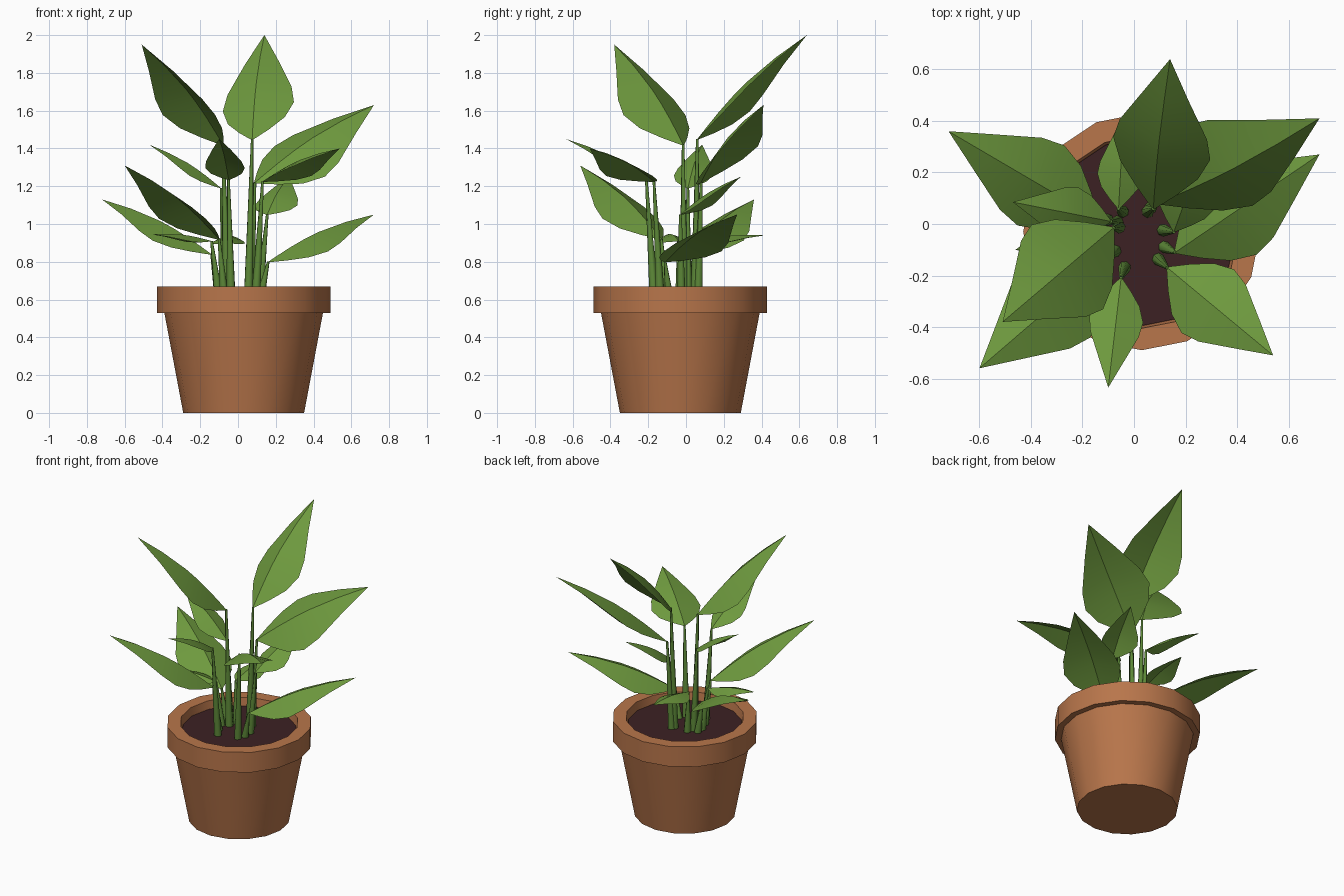
import bpy, bmesh, math
from mathutils import Vector, Matrix

if "Cube" in bpy.data.objects:
    bpy.data.objects.remove(bpy.data.objects["Cube"])

def mat(name, rgb):
    m = bpy.data.materials.new(name)
    m.diffuse_color = (*rgb, 1)
    m.use_nodes = True
    m.node_tree.nodes["Principled BSDF"].inputs["Base Color"].default_value = m.diffuse_color
    return m

TERRACOTTA = mat("terracotta", (0.48, 0.18, 0.07))
SOIL = mat("dark soil", (0.045, 0.015, 0.017))
LEAF = mat("leaf green", (0.155, 0.32, 0.048))
STEM = mat("stem green", (0.11, 0.25, 0.04))
CX, CY = 0.03, -0.03

def make(name, bm, material, angle):
    bmesh.ops.recalc_face_normals(bm, faces=bm.faces)
    me = bpy.data.meshes.new(name)
    bm.to_mesh(me)
    bm.free()
    ob = bpy.data.objects.new(name, me)
    bpy.context.collection.objects.link(ob)
    me.materials.append(material)
    bpy.ops.object.select_all(action='DESELECT')
    ob.select_set(True)
    bpy.context.view_layer.objects.active = ob
    bpy.ops.object.shade_smooth_by_angle(angle=math.radians(angle))
    return ob

def lathe(name, profile, material, sides=16, cap_end=False):
    """Spin an (r, z) profile around the pot axis, closing the first ring."""
    bm = bmesh.new()
    rings = [[bm.verts.new((CX + r * math.cos(2 * math.pi * i / sides),
                            CY + r * math.sin(2 * math.pi * i / sides), z))
              for i in range(sides)] for r, z in profile]
    for a, b in zip(rings, rings[1:]):
        for i in range(sides):
            j = (i + 1) % sides
            bm.faces.new((a[i], a[j], b[j], b[i]))
    bm.faces.new(rings[0])
    if cap_end:
        bm.faces.new(rings[-1])
    return make(name, bm, material, 40)

# Pot with overhanging rim, and the soil inside it
lathe("pot", [(0.32, 0), (0.42, 0.53), (0.46, 0.53), (0.46, 0.67),
              (0.375, 0.67), (0.365, 0.60)], TERRACOTTA, cap_end=True)
lathe("soil", [(0.365, 0.60), (0.365, 0.615)], SOIL, cap_end=True)

# Leaf outline: position along the midrib, fraction of half width
OUTLINE = [(0, .04), (.1, .42), (.22, .8), (.36, 1), (.5, .9), (.75, .46), (1, 0)]

def leaf(name, base, tip, width, roll=0):
    """Pointed leaf with a raised midrib and drooping edges."""
    base, tip = Vector(base), Vector(tip)
    d = tip - base
    side = d.cross(Vector((0, 0, 1))).normalized()
    side = Matrix.Rotation(math.radians(-roll), 3, d.normalized()) @ side
    up = side.cross(d).normalized()
    bm = bmesh.new()
    rows = []
    for t, w in OUTLINE:
        mid = base + d * t + up * (0.05 * d.length * math.sin(math.pi * t))
        if w == 0:
            rows.append([bm.verts.new(mid)])
            continue
        h = w * width / 2
        rows.append([bm.verts.new(mid + side * (k * h) - up * (abs(k) * h * 0.38))
                     for k in (-1, 0, 1)])
    for a, b in zip(rows, rows[1:]):
        for i in (0, 1):
            if len(b) == 1:
                bm.faces.new((a[i], a[i + 1], b[0]))
            else:
                bm.faces.new((a[i], a[i + 1], b[i + 1], b[i]))
    ob = make(name, bm, LEAF, 30)
    # Keep the upper side as the front
    if sum((p.normal * p.area for p in ob.data.polygons), Vector()).dot(up) < 0:
        ob.data.flip_normals()

def stem(name, top):
    """Tapered stalk from the soil to the leaf base."""
    top = Vector(top)
    foot = Vector((top.x * 0.72, top.y * 0.8, 0.6))
    d = top - foot
    bm = bmesh.new()
    bmesh.ops.create_cone(bm, cap_ends=True, segments=7, radius1=0.025,
                          radius2=0.007, depth=d.length)
    bm.transform(Matrix.Translation((foot + top) / 2)
                 @ d.to_track_quat('Z', 'Y').to_matrix().to_4x4())
    make(name, bm, STEM, 60)

# Leaves: base, tip, width, roll
LEAVES = {
    "tall_back":   ((.075, .06, 1.45), (.14, .64, 2.0), .39, 10),
    "tall_left":   ((-.08, -.015, 1.42), (-.51, -.38, 1.95), .43, 0),
    "right_back":  ((.09, .08, 1.22), (.72, .41, 1.63), .44, -25),
    "right_front": ((.13, -.17, 1.225), (.54, -.51, 1.40), .32, 0),
    "front":       ((-.05, -.21, 1.235), (-.10, -.635, 1.45), .21, 0),
    "left_front":  ((-.10, -.13, .92), (-.60, -.56, 1.31), .38, 0),
    "low_right":   ((.16, -.11, .80), (.72, .27, 1.05), .37, 0),
    "low_left":    ((-.14, .02, .84), (-.72, .36, 1.13), .36, 0),
    "mid_right":   ((.155, -.03, 1.05), (.27, .29, 1.25), .24, 0),
    "mid_left":    ((-.09, .01, 1.19), (-.47, .085, 1.42), .21, 0),
    "low_small":   ((-.14, -.04, .91), (-.46, -.10, .945), .17, 0),
    "low_back":    ((-.06, .06, .90), (-.04, .42, .94), .18, 0),
}
for n, (b, t, w, r) in LEAVES.items():
    leaf(n + "_leaf", b, t, w, r)
    stem(n + "_stem", b)
